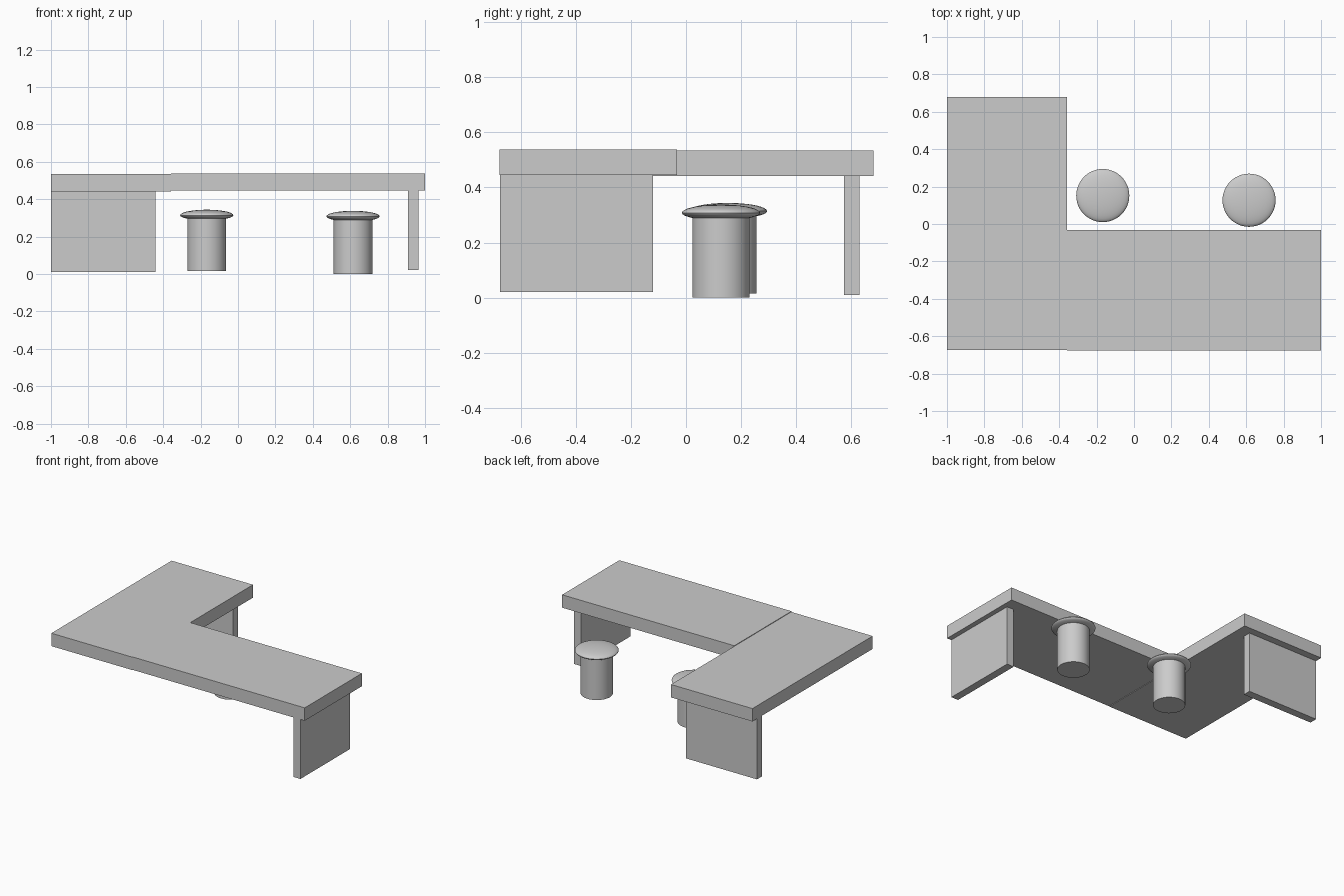
import bpy, bmesh, math

if "Cube" in bpy.data.objects:
    bpy.data.objects.remove(bpy.data.objects["Cube"])


def box(name, x, y, z):
    bm = bmesh.new()
    bmesh.ops.create_cube(bm, size=1)
    for v in bm.verts:
        v.co = [r[0] if c < 0 else r[1] for c, r in zip(v.co, (x, y, z))]
    me = bpy.data.meshes.new(name)
    bm.to_mesh(me)
    bm.free()
    bpy.context.collection.objects.link(bpy.data.objects.new(name, me))


def lathe(name, profile, loc, steps=48):
    # spin a (radius, height) profile around z
    bm = bmesh.new()
    verts = [bm.verts.new((r, 0, z)) for r, z in profile]
    edges = [bm.edges.new(p) for p in zip(verts, verts[1:])]
    bmesh.ops.spin(bm, geom=verts + edges, cent=(0, 0, 0), axis=(0, 0, 1),
                   angle=2 * math.pi, steps=steps, use_duplicate=False)
    bmesh.ops.remove_doubles(bm, verts=bm.verts, dist=1e-5)
    bmesh.ops.recalc_face_normals(bm, faces=bm.faces)
    me = bpy.data.meshes.new(name)
    bm.to_mesh(me)
    bm.free()
    ob = bpy.data.objects.new(name, me)
    ob.location = loc
    bpy.context.collection.objects.link(ob)
    bpy.context.view_layer.objects.active = ob
    ob.select_set(True)
    bpy.ops.object.shade_smooth_by_angle(angle=math.radians(40))
    ob.select_set(False)


# L-shaped desk top in two slabs
box("side_desktop", (-1, -0.358), (-0.674, 0.68), (0.442, 0.534))
box("front_desktop", (-0.358, 1), (-0.677, -0.033), (0.446, 0.538))

# panel legs under the two free ends
box("side_panel_leg", (-1, -0.441), (0.573, 0.629), (0.01, 0.442))
box("front_panel_leg", (0.91, 0.965), (-0.675, -0.119), (0.021, 0.446))

# lens-shaped stool seat profile, flatter below the rim
SEAT = [(0.142 * math.cos(a), (0.03 if a > 0 else 0.027) * math.sin(a))
        for a in (math.radians(-90 + 10 * i) for i in range(19))]

# two round stools
for label, x, y, z, h in (("left", -0.167, 0.152, 0.016, 0.284),
                          ("right", 0.615, 0.127, 0.0, 0.294)):
    lathe(label + "_stool_base",
          [(0, 0), (0.104, 0), (0.104, h), (0, h)], (x, y, z))
    lathe(label + "_stool_seat", SEAT, (x, y, z + h + 0.014))
